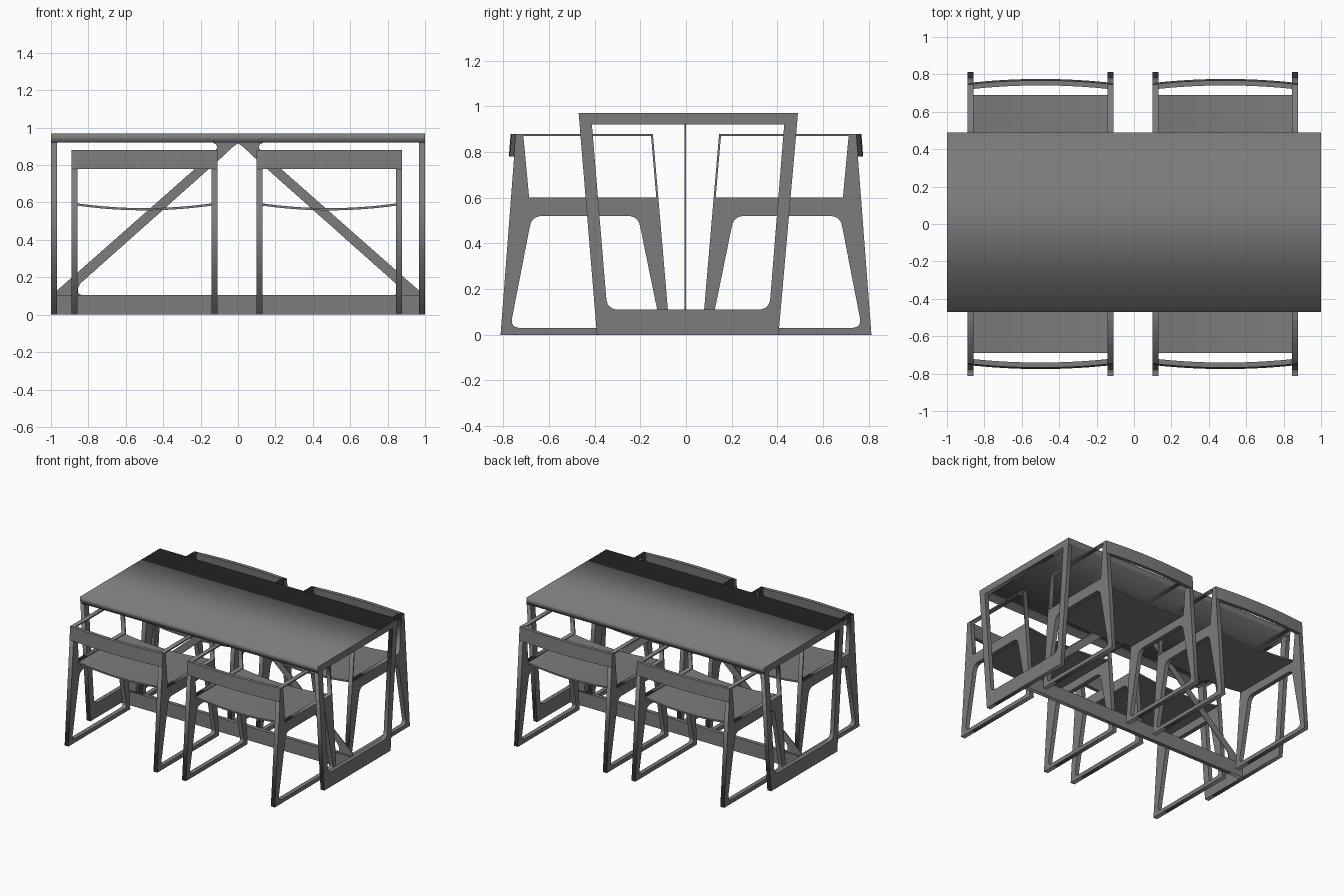
import bpy
from mathutils import Matrix, Vector

cube = bpy.data.objects.get("Cube")
if cube:
    bpy.data.objects.remove(cube)

grey = bpy.data.materials.new("mid grey")
grey.use_nodes = True
colour = (0.2, 0.2, 0.2, 1)
grey.diffuse_color = colour
grey.node_tree.nodes["Principled BSDF"].inputs["Base Color"].default_value = colour

# Columns map a flat outline (u, v) and its depth to world axes
SIDE = Matrix(((0, 0, 1, 0), (1, 0, 0, 0), (0, 1, 0, 0), (0, 0, 0, 1)))    # y, z, x
FRONT = Matrix(((1, 0, 0, 0), (0, 0, -1, 0), (0, 1, 0, 0), (0, 0, 0, 1)))  # x, z, -y
PLAN = Matrix.Identity(4)                                                  # x, y, z


def rounded(points, steps=6):
    """Outline with corners (u, v, radius) eased into short curves."""
    out = []
    for i, (u, v, r) in enumerate(points):
        p = Vector((u, v))
        if not r:
            out.append(p)
            continue
        before = p + (Vector(points[i - 1][:2]) - p).normalized() * r
        after = p + (Vector(points[(i + 1) % len(points)][:2]) - p).normalized() * r
        for k in range(steps + 1):
            t = k / steps
            out.append(before * (1 - t) ** 2 + p * 2 * t * (1 - t) + after * t * t)
    return out


def plate(name, loops, axes, middle, thickness, smooth=False):
    """Flat outline with optional holes, given thickness around a middle depth."""
    curve = bpy.data.curves.new(name, "CURVE")
    curve.dimensions = "2D"
    curve.fill_mode = "BOTH"
    curve.extrude = thickness / 2
    for loop in loops:
        spline = curve.splines.new("POLY")
        spline.points.add(len(loop) - 1)
        for point, (u, v) in zip(spline.points, loop):
            point.co = (u, v, 0, 1)
        spline.use_cyclic_u = True
    temp = bpy.data.objects.new(name + "_outline", curve)
    mesh = bpy.data.meshes.new_from_object(temp)
    bpy.data.objects.remove(temp)
    bpy.data.curves.remove(curve)
    mesh.transform(axes @ Matrix.Translation((0, 0, middle)))
    mesh.materials.clear()
    mesh.materials.append(grey)
    obj = bpy.data.objects.new(name, mesh)
    bpy.context.scene.collection.objects.link(obj)
    if smooth:
        bpy.ops.object.select_all(action="DESELECT")
        obj.select_set(True)
        bpy.context.view_layer.objects.active = obj
        bpy.ops.object.shade_smooth_by_angle()
    return obj


def bow(cx, half, end, rise, thickness, n=16):
    """Thin bowed strip outline across a chair."""
    ts = [2 * i / n - 1 for i in range(n + 1)]
    top = [(cx + half * t, end + rise * (1 - t * t)) for t in ts]
    return top + [(u, v - thickness) for u, v in reversed(top)]


# Table: top, two end frames, floor rail and thin diagonal brace
plate("table_top", [[(-0.47, 0.97), (-0.466, 0.92), (0.486, 0.92), (0.49, 0.97)]],
      SIDE, 0, 2)
end_outer = rounded([(-0.466, 0.92, 0), (-0.39, 0, 0), (0.405, 0, 0), (0.486, 0.92, 0)])
end_inner = rounded([(-0.412, 0.9199, 0), (-0.345, 0.11, 0.05),
                     (0.365, 0.11, 0.05), (0.43, 0.9199, 0)])
for side, label in ((-1, "right"), (1, "left")):
    plate("table_end_frame_" + label, [end_outer, end_inner], SIDE, side * 0.984, 0.032)

plate("floor_rail", [[(-0.97, 0), (0.97, 0), (0.97, 0.105), (-0.97, 0.105)]],
      FRONT, 0.004, 0.03)
half_upper = [(-0.97, 0.105), (-0.97, 0.127), (-0.13, 0.868), (-0.112, 0.89),
              (-0.115, 0.91), (-0.135, 0.92)]
half_lower = [(-0.03, 0.895), (-0.11, 0.82), (-0.84, 0.17), (-0.855, 0.145),
              (-0.855, 0.115), (-0.835, 0.105)]


def mirrored(points):
    return [(-u, v) for u, v in reversed(points)]


plate("diagonal_brace", [half_upper + mirrored(half_upper) + mirrored(half_lower)
                         + [(0, 0.917)] + half_lower], FRONT, 0.004, 0.006)

# Chair side frame: sled base, tapered legs, seat rail and thin arm
frame_outer = [(0.07, 0, 0), (0.812, 0, 0), (0.745, 0.88, 0), (0.145, 0.88, 0)]
arm_opening = [(0.13, 0.6, 0), (0.687, 0.6, 0), (0.712, 0.87, 0), (0.153, 0.87, 0)]
leg_opening = [(0.11, 0.03, 0.03), (0.77, 0.03, 0.045),
               (0.675, 0.52, 0.045), (0.21, 0.52, 0.045)]
LEG, HALF, LEAN = 0.033, 0.39, 0.076

for row, facing in (("front", -1), ("back", 1)):
    loops = [[(facing * u, v) for u, v in rounded(loop)]
             for loop in (frame_outer, arm_opening, leg_opening)]
    for column, cx in (("right", -0.5), ("left", 0.488)):
        chair = f"{row}_{column}_chair_"
        for side, label in ((-1, "right"), (1, "left")):
            plate(chair + "side_frame_" + label, loops, SIDE,
                  cx + side * (HALF - LEG / 2), LEG)
        # Sagging seat sheet between the side frames
        plate(chair + "seat", [bow(cx, HALF - LEG, 0.595, -0.025, 0.012)],
              FRONT, -facing * 0.41, 0.56, True)
        # Bowed backrest leaning with the rear legs
        strip = [(u, facing * v) for u, v in bow(cx, HALF, 0.746, 0.022, 0.027)]
        back = plate(chair + "backrest", [strip], PLAN, 0.83, 0.1, True)
        for vert in back.data.vertices:
            vert.co.y += facing * LEAN * (0.88 - vert.co.z)
